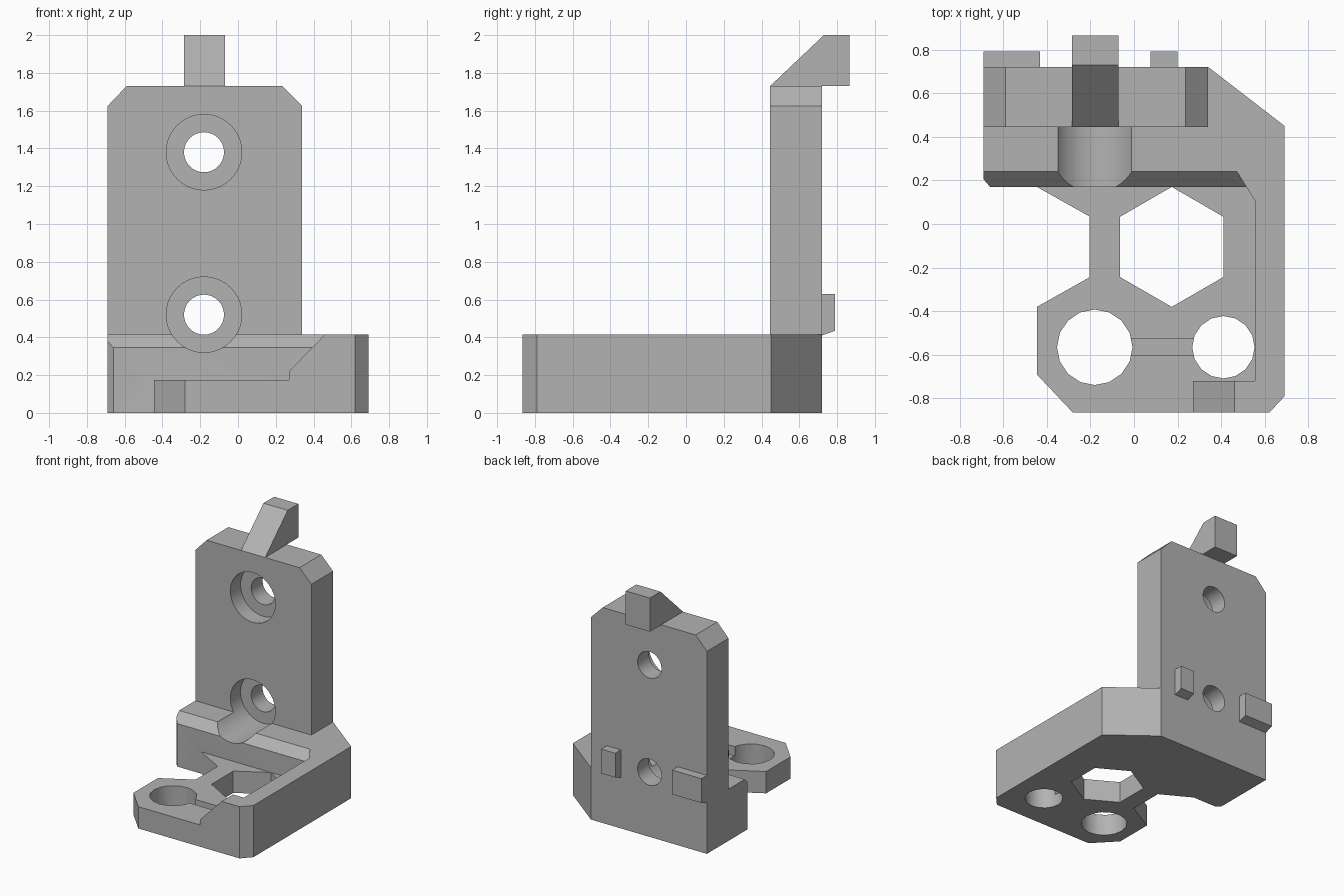
import bpy, bmesh, math
from mathutils import Vector

cube = bpy.data.objects.get("Cube")
if cube:
    bpy.data.objects.remove(cube, do_unlink=True)

grey = bpy.data.materials.new("plain grey")
grey.use_nodes = True
colour = (0.45, 0.45, 0.45, 1)
grey.diffuse_color = colour
grey.node_tree.nodes["Principled BSDF"].inputs["Base Color"].default_value = colour


def prism(name, points, axis, start, end):
    """Extrude a 2D profile along x (y,z), y (x,z) or z (x,y)."""
    place = {"x": lambda p, d: (d, *p),
             "y": lambda p, d: (p[0], d, p[1]),
             "z": lambda p, d: (*p, d)}[axis]
    bm = bmesh.new()
    face = bm.faces.new([bm.verts.new(place(p, start)) for p in points])
    new = bmesh.ops.extrude_face_region(bm, geom=[face])["geom"]
    shift = Vector(place((0, 0), end - start))
    bmesh.ops.translate(bm, vec=shift, verts=[v for v in new if isinstance(v, bmesh.types.BMVert)])
    bmesh.ops.recalc_face_normals(bm, faces=bm.faces)
    mesh = bpy.data.meshes.new(name)
    bm.to_mesh(mesh)
    bm.free()
    mesh.materials.append(grey)
    obj = bpy.data.objects.new(name, mesh)
    bpy.context.collection.objects.link(obj)
    return obj


def ring(x, y, radius, sides, turn=0.0):
    angles = [turn + math.tau * i / sides for i in range(sides)]
    return [(x + radius * math.cos(a), y + radius * math.sin(a)) for a in angles]


def box(x0, x1, y0, y1):
    return [(x0, y0), (x1, y0), (x1, y1), (x0, y1)]


def combine(target, tool, operation="DIFFERENCE"):
    mod = target.modifiers.new("combine", "BOOLEAN")
    mod.operation, mod.solver, mod.object = operation, "EXACT", tool
    bpy.context.view_layer.objects.active = target
    bpy.ops.object.modifier_apply(modifier=mod.name)
    bpy.data.objects.remove(tool, do_unlink=True)


LOW, TOP = 0.175, 0.415      # thin floor and full base heights
BACK, FACE = 0.72, 0.445     # rear and front of the upright

# Base with the half-hexagon bite in its left outline
outline = [(-0.69, BACK), (0.34, BACK), (0.69, 0.45), (0.69, -0.79), (0.62, -0.865),
           (-0.28, -0.865), (-0.445, -0.69), (-0.445, -0.38), (-0.205, -0.245),
           (-0.205, 0.035), (-0.445, 0.17), (-0.66, 0.17), (-0.69, 0.205)]
body = prism("bracket_body", outline, "z", 0, TOP)

# Recess over the thin floor, and the ramped opening in the front wall
pocket = [(-1, 0.17), (0.515, 0.17), (0.555, 0.105), (0.555, -0.72), (-1, -0.72)]
combine(body, prism("pocket_cutter", pocket, "z", LOW, 0.6))
ramp = [(-1, LOW), (0.27, LOW), (0.27, 0.22), (0.46, TOP), (0.64, 0.6), (-1, 0.6)]
combine(body, prism("ramp_cutter", ramp, "y", -1, -0.715))

# Bevel along the rear block, mitred against the angled corner
bevel = prism("bevel_cutter", [(0.16, 0.335), (0.34, 0.515), (0.16, 0.515)], "x", -1, 0.5)
for v in bevel.data.vertices:
    if v.co.x > 0:
        v.co.x = 0.515 - 0.62 * (v.co.y - 0.17)
combine(body, bevel)

# Hexagon opening, two round holes and the channel joining them
for shape in (ring(0.173, -0.105, 0.275, 6, math.pi / 2),
              ring(-0.18, -0.565, 0.173, 16),
              ring(0.41, -0.565, 0.143, 16)):
    combine(body, prism("floor_cutter", shape, "z", -0.1, 0.6))
combine(body, prism("channel_cutter", box(-0.1, 0.35, -0.6, -0.525), "z", 0.1, 0.3))

# Upright plate with clipped top corners
plate = [(-0.69, 0.2), (0.34, 0.2), (0.34, 1.625), (0.235, 1.73), (-0.59, 1.73), (-0.69, 1.625)]
combine(body, prism("plate", plate, "y", FACE, BACK), "UNION")

# Counterbored screw holes; the lower one grooves the base
for z in (1.38, 0.52):
    combine(body, prism("counterbore_cutter", ring(-0.18, z, 0.2, 40), "y", 0, 0.575))
    combine(body, prism("screw_hole_cutter", ring(-0.18, z, 0.106, 32), "y", 0.4, 0.9))

# Hook on top and locating tabs behind
hook = prism("top_hook", [(FACE, 1.73), (0.73, 2.0), (0.865, 2.0), (0.865, 1.73)], "x", -0.285, -0.07)
tab = [(BACK, 0.41), (0.79, 0.435), (0.79, 0.63), (BACK, 0.63)]
prism("right_rear_tab", tab, "x", -0.69, -0.43)
prism("left_rear_tab", tab, "x", 0.075, 0.2)

# Smooth the bores only
bpy.ops.object.select_all(action="DESELECT")
body.select_set(True)
bpy.context.view_layer.objects.active = body
bpy.ops.object.shade_smooth_by_angle()
